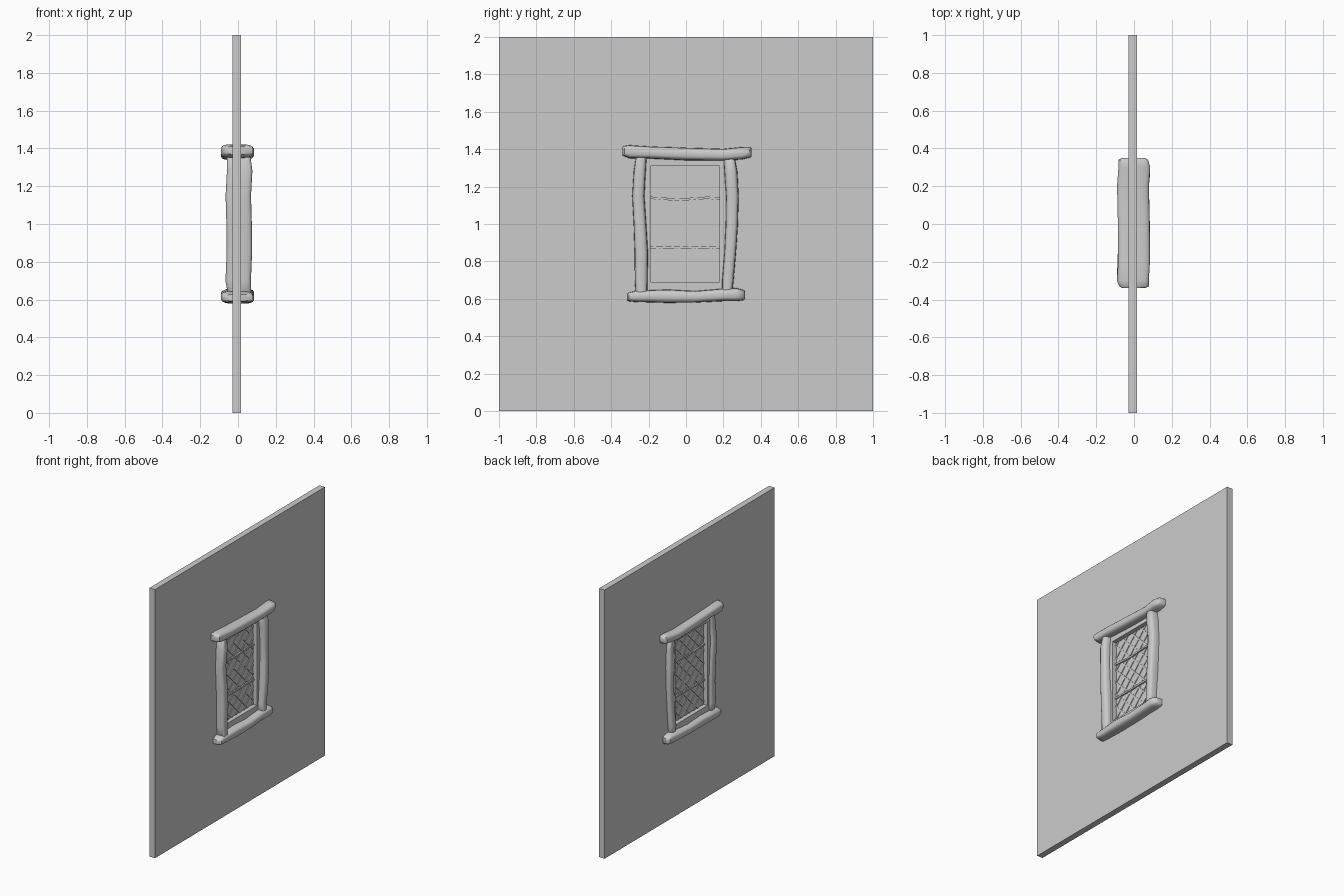
import bpy, bmesh, math
from mathutils import Vector, Matrix

cube = bpy.data.objects.get("Cube")
if cube:
    bpy.data.objects.remove(cube)

grey = bpy.data.materials.new("plain grey")
grey.use_nodes = True
COLOUR = (0.6, 0.6, 0.6, 1)
grey.diffuse_color = COLOUR
grey.node_tree.nodes["Principled BSDF"].inputs["Base Color"].default_value = COLOUR

MID = -0.007                                   # middle plane of the wall
Y0, Y1, Z0, Z1 = -0.19, 0.18, 0.69, 1.31       # window opening


def make_object(name, bm):
    bmesh.ops.recalc_face_normals(bm, faces=bm.faces)
    mesh = bpy.data.meshes.new(name)
    bm.to_mesh(mesh)
    bm.free()
    mesh.materials.append(grey)
    obj = bpy.data.objects.new(name, mesh)
    bpy.context.collection.objects.link(obj)
    return obj


def panel_with_hole(name, y0, y1, z0, z1, depth):
    """Flat panel with the window opening through it."""
    bm = bmesh.new()
    x = MID - depth / 2
    outer = [bm.verts.new((x, y, z)) for y, z in ((y0, z0), (y1, z0), (y1, z1), (y0, z1))]
    inner = [bm.verts.new((x, y, z)) for y, z in ((Y0, Z0), (Y1, Z0), (Y1, Z1), (Y0, Z1))]
    for i in range(4):
        j = (i + 1) % 4
        bm.faces.new((outer[i], outer[j], inner[j], inner[i]))
    result = bmesh.ops.extrude_face_region(bm, geom=bm.faces[:])
    moved = [v for v in result["geom"] if isinstance(v, bmesh.types.BMVert)]
    bmesh.ops.translate(bm, verts=moved, vec=(depth, 0, 0))
    return make_object(name, bm)


def timber(name, path, upright, x0, x1):
    """Hewn timber: rounded sections lofted along (position, low edge, high edge)."""
    bm = bmesh.new()
    sides = 16
    first, last = path[0], path[-1]
    # blunt, rounded ends
    def shrunk(s, k, shift):
        c, h = (s[1] + s[2]) / 2, (s[2] - s[1]) / 2 * k
        return (s[0] + shift, c - h, c + h, k)
    stations = [shrunk(first, 0.72, 0), shrunk(first, 0.93, 0.01)]
    stations += [(*s, 1) for s in path[1:-1]]
    stations += [shrunk(last, 0.93, -0.01), shrunk(last, 0.72, 0)]
    rings = []
    for n, (t, lo, hi, k) in enumerate(stations):
        cx = (x0 + x1) / 2 + 0.004 * math.sin(2.3 * n)
        hx = (x1 - x0) / 2 * k - 0.003
        ring = []
        for i in range(sides):
            a = math.tau * (i + 0.5) / sides
            c, s = math.cos(a), math.sin(a)
            px = cx + hx * math.copysign(abs(c) ** 0.5, c)
            q = (lo + hi) / 2 + (hi - lo) / 2 * math.copysign(abs(s) ** 0.5, s)
            ring.append(bm.verts.new((px, q, t) if upright else (px, t, q)))
        rings.append(ring)
    for a, b in zip(rings, rings[1:]):
        for i in range(sides):
            j = (i + 1) % sides
            bm.faces.new((a[i], a[j], b[j], b[i]))
    bm.faces.new(rings[0])
    bm.faces.new(rings[-1])
    obj = make_object(name, bm)
    bpy.ops.object.select_all(action='DESELECT')
    obj.select_set(True)
    bpy.context.view_layer.objects.active = obj
    bpy.ops.object.shade_smooth_by_angle(angle=math.radians(45))


def add_bar(bm, a, b, width, depth):
    """Straight box bar between two (y, z) points in the pane."""
    a, b = Vector((MID, *a)), Vector((MID, *b))
    d = b - a
    matrix = (Matrix.Translation((a + b) / 2)
              @ Matrix.Rotation(math.atan2(d.z, d.y), 4, 'X')
              @ Matrix.Diagonal((depth, d.length, width, 1)))
    bmesh.ops.create_cube(bm, size=1, matrix=matrix)


# wall and inner frame
panel_with_hole("wall", -1, 1, 0, 2, 0.046)
panel_with_hole("inner_frame", -0.235, 0.225, 0.63, 1.36, 0.075)

# glass pane
bm = bmesh.new()
add_bar(bm, (Y0, (Z0 + Z1) / 2), (Y1, (Z0 + Z1) / 2), Z1 - Z0, 0.008)
make_object("pane", bm)

# diagonal lattice, clipped to the opening
bm = bmesh.new()
step = 0.095
for sign in (1, -1):
    for n in range(-12, 24):
        c = Z0 + 0.025 + n * step            # height where the bar meets the edge Y0
        ends = sorted((Y0 + (z - c) * sign) for z in (Z0, Z1))
        ya, yb = max(Y0, ends[0]), min(Y1, ends[1])
        if yb - ya > 0.01:
            add_bar(bm, (ya, c + sign * (ya - Y0)), (yb, c + sign * (yb - Y0)),
                    0.011, 0.018 if sign > 0 else 0.0175)
make_object("lattice", bm)

# slightly bowed horizontal glazing bars
bm = bmesh.new()
for z, sag in ((1.135, 0.005), (0.875, 0.001)):
    pts = [(Y0 + (Y1 - Y0) * i / 6, z + sag * math.cos(i * 1.3)) for i in range(7)]
    for a, b in zip(pts, pts[1:]):
        add_bar(bm, a, b, 0.013, 0.03)
make_object("glazing_bars", bm)

# timber surround
timber("top_beam", [(-0.34, 1.36, 1.42), (-0.3, 1.35, 1.422), (-0.2, 1.35, 1.415),
                    (0, 1.34, 1.408), (0.2, 1.338, 1.402), (0.3, 1.345, 1.412),
                    (0.35, 1.352, 1.415)], False, -0.09, 0.086)
timber("bottom_beam", [(-0.315, 0.585, 0.635), (-0.27, 0.583, 0.643), (-0.1, 0.578, 0.65),
                       (0.05, 0.58, 0.642), (0.2, 0.587, 0.655), (0.27, 0.587, 0.658),
                       (0.315, 0.59, 0.65)], False, -0.09, 0.086)
timber("right_post", [(0.62, -0.272, -0.205), (0.7, -0.274, -0.205), (0.85, -0.275, -0.203),
                      (1, -0.28, -0.212), (1.15, -0.288, -0.222), (1.28, -0.28, -0.215),
                      (1.37, -0.27, -0.208)], True, -0.066, 0.076)
timber("left_post", [(0.62, 0.19, 0.25), (0.7, 0.193, 0.255), (0.85, 0.205, 0.268),
                     (1, 0.212, 0.278), (1.15, 0.214, 0.282), (1.28, 0.205, 0.275),
                     (1.37, 0.198, 0.262)], True, -0.066, 0.076)
